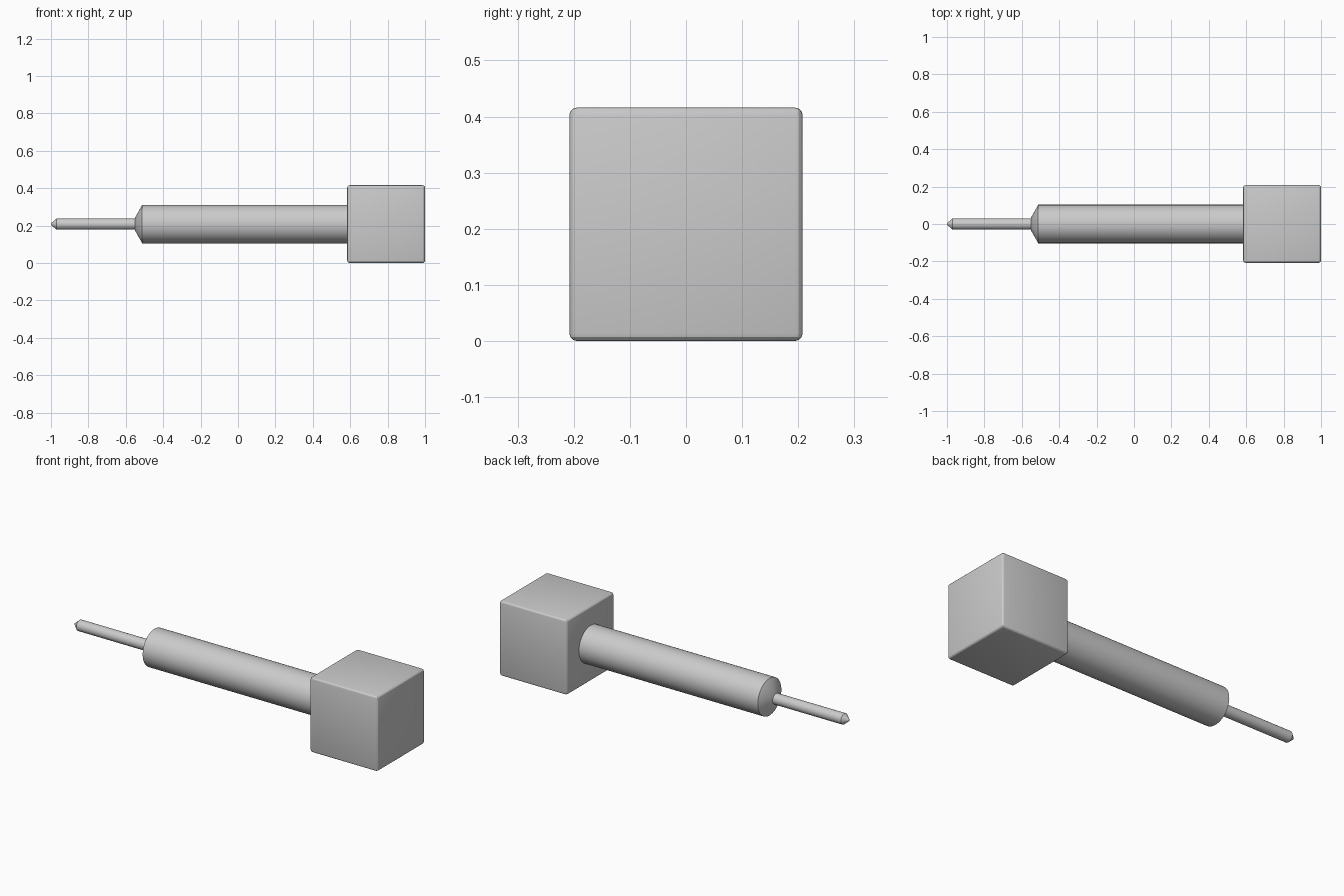
import bpy, bmesh, math

if "Cube" in bpy.data.objects:
    bpy.data.objects.remove(bpy.data.objects["Cube"])

CZ = 0.208   # height of the long axis
HALF = 0.208 # half the block size

grey = bpy.data.materials.new("plain_grey")
grey.diffuse_color = (0.6, 0.6, 0.6, 1)
grey.use_nodes = True
grey.node_tree.nodes["Principled BSDF"].inputs["Base Color"].default_value = grey.diffuse_color


def finish(bm, name, angle):
    bmesh.ops.recalc_face_normals(bm, faces=bm.faces)
    mesh = bpy.data.meshes.new(name)
    bm.to_mesh(mesh)
    bm.free()
    mesh.materials.append(grey)
    obj = bpy.data.objects.new(name, mesh)
    bpy.context.collection.objects.link(obj)
    bpy.ops.object.select_all(action='DESELECT')
    obj.select_set(True)
    bpy.context.view_layer.objects.active = obj
    bpy.ops.object.shade_smooth_by_angle(angle=math.radians(angle))
    return obj


def turned(name, profile, sides):
    """Solid of revolution around the long axis from (x, radius) points."""
    bm = bmesh.new()
    rings = []
    for x, r in profile:
        rings.append([bm.verts.new((x, r * math.cos(a), CZ + r * math.sin(a)))
                      for a in (2 * math.pi * i / sides for i in range(sides))])
    for a, b in zip(rings, rings[1:]):
        for i in range(sides):
            j = (i + 1) % sides
            bm.faces.new((a[i], a[j], b[j], b[i]))
    bm.faces.new(rings[0])
    bm.faces.new(rings[-1])
    return finish(bm, name, 30)


# Head block with rounded edges
bm = bmesh.new()
bmesh.ops.create_cube(bm, size=2 * HALF)
bmesh.ops.translate(bm, verts=bm.verts, vec=(1 - HALF, 0, CZ))
bmesh.ops.bevel(bm, geom=bm.edges[:], offset=0.014, segments=3,
                profile=0.5, affect='EDGES')
finish(bm, "head_block", 20)

# Thick shaft with chamfered end
turned("shaft", [(-0.552, 0.032), (-0.512, 0.103), (0.6, 0.103)], 48)

# Thin pin with pointed tip
turned("pin", [(-1.0, 0.004), (-0.97, 0.03), (-0.54, 0.03)], 32)
